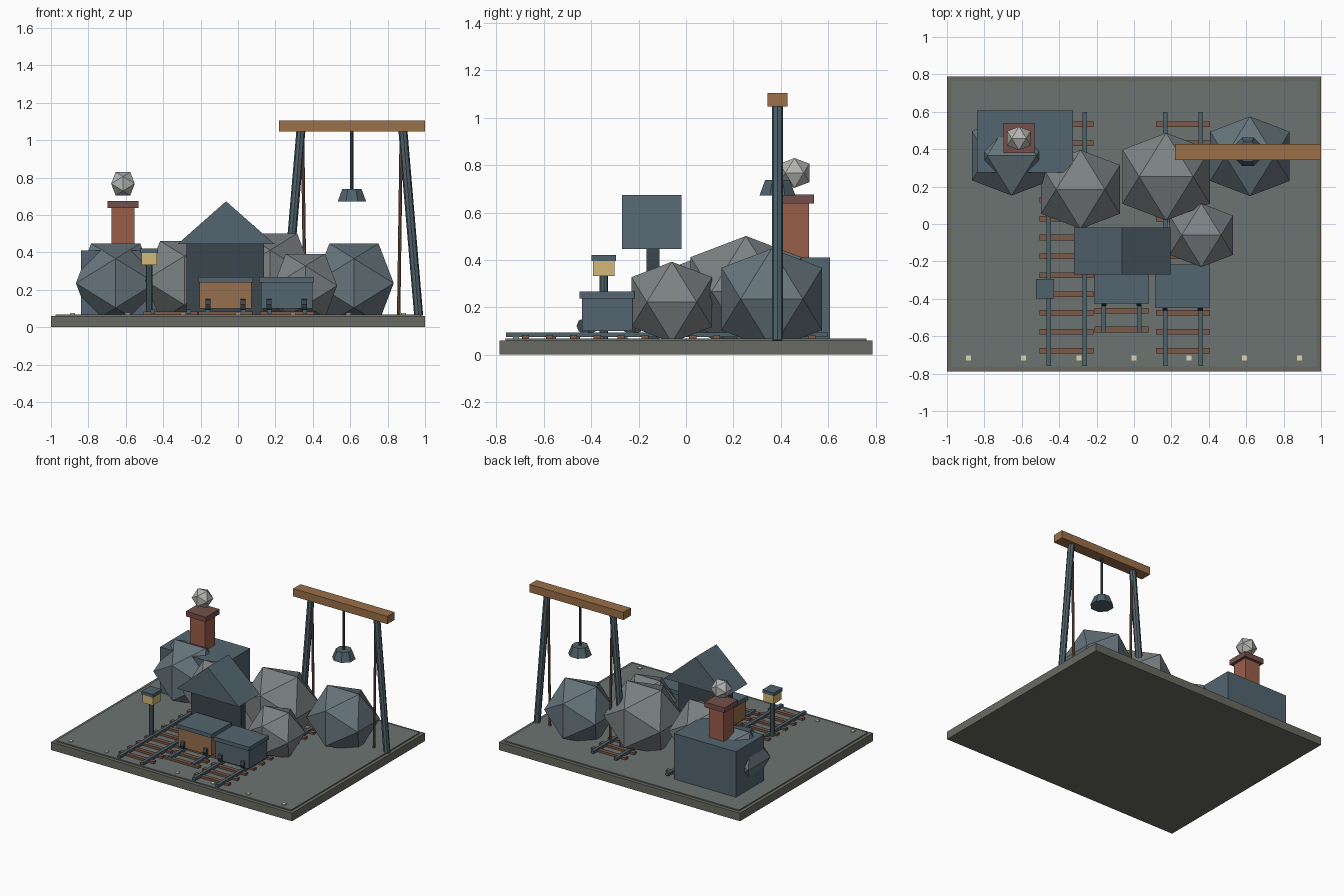
import bpy, bmesh, math
from mathutils import Vector

if "Cube" in bpy.data.objects:
    bpy.data.objects.remove(bpy.data.objects["Cube"])


def material(name, hex_code):
    def lin(c):
        c /= 255
        return c / 12.92 if c < 0.04045 else ((c + 0.055) / 1.055) ** 2.4
    m = bpy.data.materials.new(name)
    m.diffuse_color = [lin(int(hex_code[i:i + 2], 16)) for i in (0, 2, 4)] + [1]
    m.use_nodes = True
    m.node_tree.nodes["Principled BSDF"].inputs["Base Color"].default_value = m.diffuse_color
    return m


STONE = material("base_stone", "6A6A62")
GROUND = material("ground", "6B7470")
ROCK = material("grey_rock", "7C8284")
BLUE_ROCK = material("blue_rock", "66757C")
SLATE = material("slate", "536570")
DARK = material("dark_slate", "3A464C")
STEEL = material("steel", "4F626B")
BRICK = material("brick", "9A5F4A")
BRICK_CAP = material("brick_cap", "74504A")
WOOD = material("timber", "9A7048")
CART_WOOD = material("cart_timber", "96704E")
SLEEPER = material("sleeper", "7C5A4A")
LAMP = material("lamp", "D2B878")
CREAM = material("cream", "DCD6B4")
SMOKE = material("smoke", "B4B4B2")


def finish(name, bm, mat):
    bmesh.ops.recalc_face_normals(bm, faces=bm.faces)
    mesh = bpy.data.meshes.new(name)
    bm.to_mesh(mesh)
    bm.free()
    mesh.materials.append(mat)
    ob = bpy.data.objects.new(name, mesh)
    bpy.context.collection.objects.link(ob)
    return ob


def box(name, x, y, z, mat):
    """Box from (min, max) ranges."""
    bm = bmesh.new()
    bmesh.ops.create_cube(bm, size=1)
    for v in bm.verts:
        v.co = [(a + b) / 2 + c * (b - a) for (a, b), c in zip((x, y, z), v.co)]
    return finish(name, bm, mat)


def around(c, half):
    return (c - half, c + half)


def rod(name, start, end, r1, r2, mat, sides=8):
    """Tapered flat-sided rod between two points."""
    start, end = Vector(start), Vector(end)
    bm = bmesh.new()
    bmesh.ops.create_cone(bm, cap_ends=True, segments=sides, radius1=r1,
                          radius2=r2, depth=(end - start).length)
    ob = finish(name, bm, mat)
    ob.location = (start + end) / 2
    ob.rotation_euler = (end - start).to_track_quat('Z', 'Y').to_euler()
    return ob


def boulder(name, centre, radius, mat):
    """Icosahedron with a level edge on top, running along x."""
    t = (1 + math.sqrt(5)) / 2
    s = radius / math.hypot(1, t)
    bm = bmesh.new()
    for a in (-1, 1):
        for b in (-t, t):
            for p in ((a, 0, b), (0, b, a), (b, a, 0)):
                bm.verts.new(Vector(p) * s + Vector(centre))
    bmesh.ops.convex_hull(bm, input=bm.verts)
    return finish(name, bm, mat)


# Base with raised ground and a row of edge markers
box("base", (-1, 1), (-.788, .788), (0, .06), STONE)
box("ground", (-.975, .975), (-.762, .762), (.055, .068), GROUND)
for i in range(-3, 4):
    box("edge_marker", around(i * .295, .013), around(-.717, .013), (.06, .075), CREAM)


# Railway tracks
def track(name, cx, y0, y1, first, count):
    for side in (-1, 1):
        box(name + "_rail", around(cx + side * .096, .012), (y0, y1), (.074, .094), STEEL)
    for i in range(count):
        box(name + "_sleeper", around(cx, .144), around(first + i * .1008, .015),
            (.064, .084), SLEEPER)


track("left_track", -.36, -.76, .6, -.677, 13)
track("right_track", .262, -.76, .6, -.677, 13)
track("tunnel_track", -.067, -.58, -.04, -.564, 6)

# Boulders
boulder("right_boulder", (.62, .362, .235), .25, BLUE_ROCK)
boulder("left_boulder", (-.654, .365, .235), .25, BLUE_ROCK)
boulder("centre_boulder", (.172, .253, .267), .275, ROCK)
boulder("inner_boulder", (-.286, .185, .25), .248, ROCK)
boulder("front_boulder", (.36, -.06, .222), .2, ROCK)

# Engine house with chimney and smoke puff
box("engine_house", (-.84, -.325), (.275, .608), (.06, .41), SLATE)
box("chimney", around(-.615, .062), around(.46, .06), (.4, .64), BRICK)
box("chimney_cap", around(-.615, .083), around(.46, .08), (.637, .675), BRICK_CAP)
boulder("smoke_puff", (-.615, .458, .767), .074, SMOKE)

# Mine entrance: thin wall under a solid gable roof
box("entrance_wall", (-.275, .14), (-.167, -.112), (.06, .45), DARK)
bm = bmesh.new()
for y in (-.27, -.018):
    for x, z in ((-.322, .445), (.195, .445), (-.064, .673)):
        bm.verts.new((x, y, z))
bmesh.ops.convex_hull(bm, input=bm.verts)
finish("entrance_roof", bm, SLATE)


# Mine carts
def cart(name, cx, cy, mat):
    box(name + "_body", around(cx, .138), around(cy, .107), (.1, .242), mat)
    box(name + "_lid", around(cx, .147), around(cy, .116), (.238, .267), SLATE)
    for sx in (-1, 1):
        for sy in (-1, 1):
            x, y = cx + sx * .094, cy + sy * .096
            rod(name + "_wheel", (x - .014, y, .121), (x + .014, y, .121),
                .033, .033, DARK, 8)


cart("timber_cart", -.067, -.31, CART_WOOD)
cart("slate_cart", .26, -.333, SLATE)

# Lamp post
rod("lamp_post", (-.475, -.347, .06), (-.475, -.347, .34), .018, .018, STEEL)
box("lamp_box", around(-.475, .042), around(-.347, .045), (.333, .4), LAMP)
box("lamp_cap", around(-.475, .048), around(-.347, .052), (.396, .42), STEEL)

# Hoist gantry with splayed legs, rope and bucket
GX, GY = .609, .386
box("gantry_beam", (.218, 1), around(GY, .043), (1.047, 1.105), WOOD)
for s in (-1, 1):
    rod("gantry_leg", (GX + s * .357, GY, .06), (GX + s * .272, GY, 1.06), .024, .024, STEEL)
    rod("gantry_brace", (GX + s * .25, GY, .06), (GX + s * .264, GY, 1.06), .009, .009, SLEEPER)
rod("hoist_rope", (GX, GY, .72), (GX, GY, 1.06), .009, .009, DARK)
bucket = rod("hoist_bucket", (GX, GY, .672), (GX, GY, .738), .082, .056, STEEL)
bucket.rotation_euler = (0, 0, math.pi / 8)
